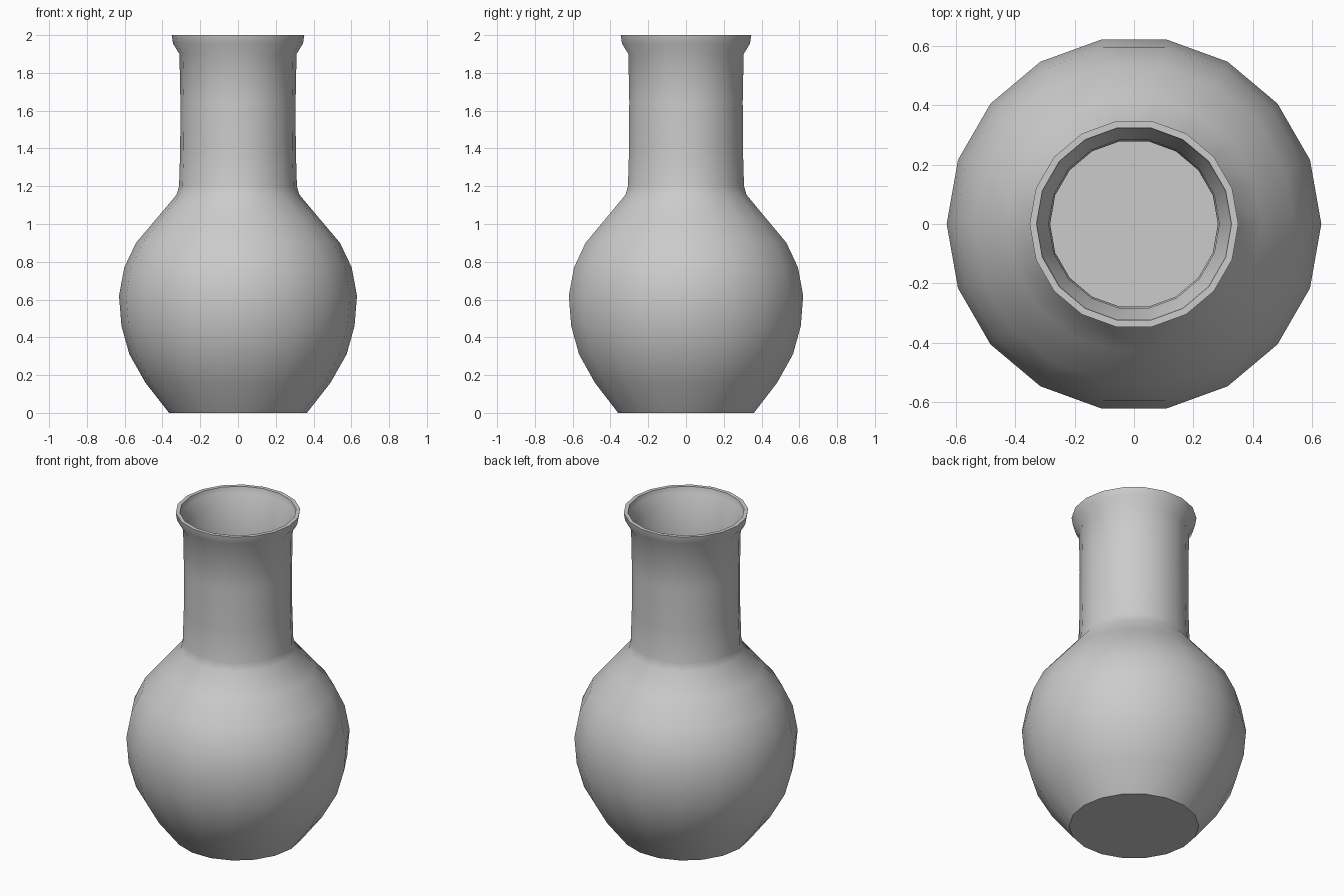
import bpy, bmesh, math

if "Cube" in bpy.data.objects:
    bpy.data.objects.remove(bpy.data.objects["Cube"])

SIDES = 18

# Outer wall from foot to lip (radius, height)
outer = [(0.365, 0), (0.49, 0.16), (0.575, 0.31), (0.617, 0.46), (0.63, 0.62),
         (0.602, 0.77), (0.54, 0.90), (0.43, 1.03), (0.325, 1.155), (0.312, 1.20),
         (0.306, 1.40), (0.305, 1.65), (0.31, 1.90), (0.344, 1.955), (0.351, 2.0)]
# Inner wall from lip down to the inside floor
inner = [(0.328, 2.0), (0.322, 1.965), (0.287, 1.91), (0.282, 1.65), (0.282, 1.40),
         (0.288, 1.19), (0.303, 1.14), (0.41, 1.015), (0.518, 0.885), (0.578, 0.76),
         (0.605, 0.62), (0.592, 0.465), (0.552, 0.32), (0.468, 0.175), (0.36, 0.025)]

# Lathe the closed profile around the vertical axis
bm = bmesh.new()
rings = [[bm.verts.new((r * math.cos(2 * math.pi * i / SIDES),
                        r * math.sin(2 * math.pi * i / SIDES), z))
          for i in range(SIDES)] for r, z in outer + inner]
for a, b in zip(rings, rings[1:]):
    for i in range(SIDES):
        j = (i + 1) % SIDES
        bm.faces.new((a[i], a[j], b[j], b[i]))

# Flat underside and inside floor
bm.faces.new(rings[0][::-1])
bm.faces.new(rings[-1])
bmesh.ops.recalc_face_normals(bm, faces=bm.faces)

mesh = bpy.data.meshes.new("vase")
bm.to_mesh(mesh)
bm.free()
vase = bpy.data.objects.new("vase", mesh)
bpy.context.collection.objects.link(vase)

# Smooth sides, crisp lip and foot
bpy.context.view_layer.objects.active = vase
vase.select_set(True)
bpy.ops.object.shade_smooth_by_angle(angle=math.radians(40))
